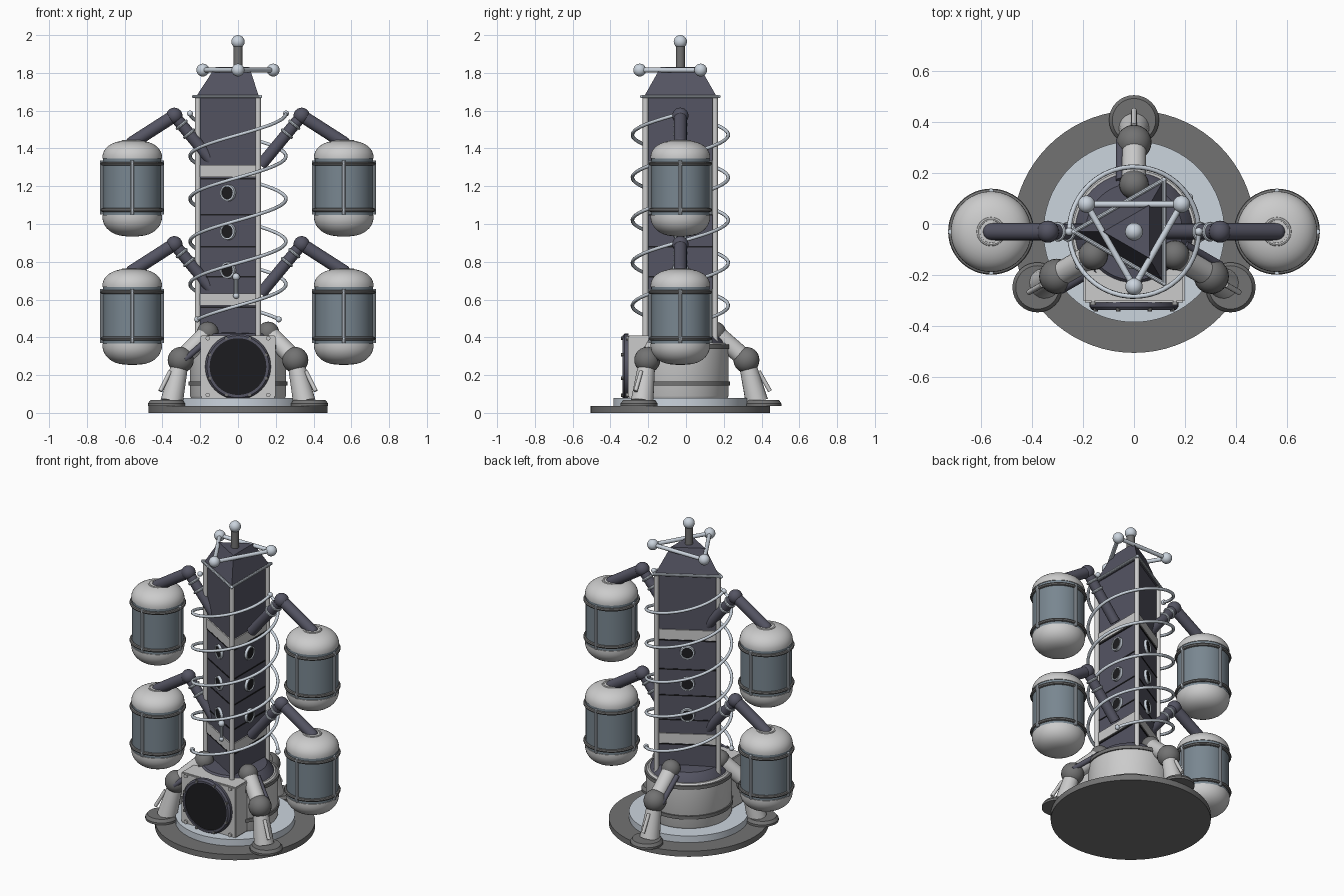
import bpy, bmesh, math
from mathutils import Vector

if "Cube" in bpy.data.objects:
    bpy.data.objects.remove(bpy.data.objects["Cube"])

CY = -0.03                                   # tower axis sits slightly forward
UP = Vector((0, 0, 1))

def mat(name, r, g, b):
    m = bpy.data.materials.new(name)
    m.diffuse_color = (r, g, b, 1)
    m.use_nodes = True
    m.node_tree.nodes["Principled BSDF"].inputs["Base Color"].default_value = m.diffuse_color
    return m

WHITE = mat("off_white", .72, .72, .71)
PALE = mat("pale_blue", .6, .66, .73)
GREY = mat("mid_grey", .17, .17, .17)
DARK = mat("slate", .09, .09, .125)
TANK = mat("tank_blue", .19, .24, .28)
BLACK = mat("black", .012, .012, .014)

def add_mesh(name, bm, m, loc=(0, 0, 0), axis=UP):
    bmesh.ops.recalc_face_normals(bm, faces=bm.faces)
    me = bpy.data.meshes.new(name)
    bm.to_mesh(me)
    bm.free()
    me.materials.append(m)
    o = bpy.data.objects.new(name, me)
    o.location = loc
    axis = Vector(axis)
    if axis.normalized().dot(UP) < .9999:
        o.rotation_euler = axis.to_track_quat('Z', 'Y').to_euler()
    bpy.context.collection.objects.link(o)
    return o

def lathe(name, pts, m, loc=(0, 0, 0), axis=UP, seg=40, phase=0.0, closed=False):
    bm = bmesh.new()
    rings = []
    for i in range(seg):
        a = phase + 2 * math.pi * i / seg
        rings.append([bm.verts.new((r * math.cos(a), r * math.sin(a), z)) for r, z in pts])
    n = len(pts)
    for i in range(seg):
        A, B = rings[i], rings[(i + 1) % seg]
        for j in range(n if closed else n - 1):
            k = (j + 1) % n
            bm.faces.new((A[j], B[j], B[k], A[k]))
    bmesh.ops.remove_doubles(bm, verts=bm.verts, dist=1e-5)
    return add_mesh(name, bm, m, loc, axis)

def tube(name, p, q, r1, m, r2=None, seg=20):
    p, q = Vector(p), Vector(q)
    h = (q - p).length
    r2 = r1 if r2 is None else r2
    return lathe(name, [(0, 0), (r1, 0), (r2, h), (0, h)], m, p, q - p, seg)

def ball(name, c, r, m, seg=24):
    pts = [(r * math.sin(math.pi * i / 12), -r * math.cos(math.pi * i / 12)) for i in range(13)]
    return lathe(name, pts, m, c, UP, seg)

def ring(name, c, R, r, m, axis=UP, seg=48):
    pts = [(R + r * math.cos(i * math.pi / 4), r * math.sin(i * math.pi / 4)) for i in range(8)]
    return lathe(name, pts, m, c, axis, seg, closed=True)

def prism(name, r1, z1, r2, z2, m):
    return lathe(name, [(0, z1), (r1, z1), (r2, z2), (0, z2)], m, (0, CY, 0), UP, 3, math.pi)

def box(name, lo, hi, m, bevel=.006):
    bm = bmesh.new()
    bmesh.ops.create_cube(bm, size=1)
    for v in bm.verts:
        v.co = [(l + h) / 2 + c * (h - l) for l, h, c in zip(lo, hi, v.co)]
    bmesh.ops.bevel(bm, geom=bm.edges, offset=bevel, segments=2, affect='EDGES')
    return add_mesh(name, bm, m)

def polar(deg, r, z, side=0.0):
    a = math.radians(deg)
    return Vector((r * math.cos(a) - side * math.sin(a), CY + r * math.sin(a) + side * math.cos(a), z))

# base discs and drum
tube("base_disc", (0, CY, 0), (0, CY, .037), .475, GREY, seg=72)
tube("base_step", (0, CY, .037), (0, CY, .08), .355, PALE, seg=72)
lathe("drum", [(0, .08), (.25, .08), (.255, .09), (.255, .355), (.24, .37), (0, .37)], WHITE, (0, CY, 0), seg=64)
for z in (.155, .35):
    lathe("drum_band", [(.25, z - .011), (.263, z - .011), (.263, z + .011), (.25, z + .011)],
          GREY, (0, CY, 0), seg=64, closed=True)
lathe("tower_foot", [(0, .36), (.235, .36), (.225, .385), (.19, .42), (0, .43)], DARK, (0, CY, 0), seg=48)

# front intake box
box("intake_box", (-.198, -.307, .08), (.198, -.12, .41), WHITE)
F = (0, -1, 0)
tube("intake_grille", (0, -.30, .245), (0, -.33, .245), .152, BLACK, seg=48)
lathe("intake_rim", [(.15, 0), (.174, 0), (.174, .02), (.164, .032), (.15, .032)], DARK, (0, -.305, .245), F, 48, closed=True)
for i in range(8):
    a = math.pi / 8 + i * math.pi / 4
    x, z = .163 * math.cos(a), .245 + .163 * math.sin(a)
    tube("rim_bolt", (x, -.33, z), (x, -.343, z), .009, GREY, seg=8)
for x in (-.16, .16):
    for z in (.095, .395):
        tube("corner_bolt", (x, -.30, z), (x, -.317, z), .012, WHITE, seg=10)

# triangular tower
prism("tower_body", .2, .38, .2, 1.67, DARK)
prism("tower_cap", .225, 1.67, .12, 1.83, DARK)
for z in (.72, .88, 1.05):
    prism("panel_seam", .205, z - .004, .205, z + .004, BLACK)
for z in (.6, 1.28):
    prism("tower_band", .214, z - .032, .214, z + .032, WHITE)
    prism("band_seam", .208, z - .044, .208, z - .036, BLACK)
for d in (60, 180, 300):
    tube("corner_post", polar(d, .213, .38), polar(d, .213, 1.67), .015, WHITE, seg=12)
    tube("top_rail", polar(d, .236, 1.675), polar(d + 120, .236, 1.675), .009, PALE, seg=10)
    ball("rail_corner", polar(d, .236, 1.675), .009, PALE, 10)
    n = polar(d + 60, 1, 0) - Vector((0, CY, 0))
    for z in (.755, .96, 1.165):
        c = polar(d + 60, .098, z)
        tube("porthole_glass", c, c + n * .012, .037, BLACK, seg=24)
        lathe("porthole_rim", [(.033, 0), (.045, 0), (.043, .018), (.035, .018)], PALE, c, n, 24, closed=True)

# small valve on the front face
v = polar(240, .115, .72, .055)
ball("valve_knob", v, .02, PALE, 14)
tube("valve_stem", v, v - Vector((0, 0, .1)), .01, PALE, seg=10)
ball("valve_end", v - Vector((0, 0, .1)), .016, PALE, 14)

# antenna
tube("mast", (0, CY, 1.82), (0, CY, 1.96), .024, GREY)
ball("mast_ball", (0, CY, 1.965), .035, PALE)
for d in (30, 150, 270):
    ball("antenna_ball", polar(d, .215, 1.815), .034, PALE)
    tube("antenna_rod", polar(d, .215, 1.815), polar(d + 120, .215, 1.815), .0125, PALE, seg=12)

# double spiral pipe
TOP, BOT, PITCH = 1.585, .495, .452
for start in (0, 180):
    cu = bpy.data.curves.new("spiral_pipe", 'CURVE')
    cu.dimensions = '3D'
    cu.bevel_depth = .0095
    cu.bevel_resolution = 2
    cu.use_fill_caps = True
    sp = cu.splines.new('POLY')
    N = 110
    sp.points.add(N)
    for i, pt in enumerate(sp.points):
        z = TOP - (TOP - BOT) * i / N
        p = polar(start - 360 * (TOP - z) / PITCH, .254, z)
        pt.co = (*p, 1)
        if i in (0, N):
            ball("spiral_end", p, .016, PALE, 14)
    cu.materials.append(PALE)
    bpy.context.collection.objects.link(bpy.data.objects.new("spiral_pipe", cu))

# tanks and their arms
def tank(s, dz):
    x = s * .56
    c = (x, CY, .934 + dz)
    lathe("tank_body", [(.154, .1), (.154, .42)], TANK, c, seg=48)
    dome = [(.158 * math.cos(t) ** .75 if t < 1.57 else 0, math.sin(t)) for t in [i * math.pi / 20 for i in range(10)] + [1.5708]]
    lathe("tank_top", [(.15, .412), (.158, .412)] + [(r, .419 + .09 * h) for r, h in dome], WHITE, c, seg=48)
    lathe("tank_bottom", [(.15, .114), (.158, .114)] + [(r, .105 - .105 * h) for r, h in dome], WHITE, c, seg=48)
    for z in (.14, .385):
        ring("tank_hoop", (x, CY, .934 + dz + z), .158, .0105, GREY)
    for i in range(4):
        a = i * math.pi / 2
        px, py = x + .16 * math.cos(a), CY + .16 * math.sin(a)
        tube("tank_strap", (px, py, 1.05 + dz), (px, py, 1.335 + dz), .0095, PALE, seg=10)
    ring("tank_collar", (x, CY, 1.437 + dz), .05, .008, WHITE, seg=32)
    elbow = Vector((s * .337, CY, 1.573 + dz))
    root = Vector((s * .12, CY, 1.31 + dz))
    tube("outer_arm", (x, CY, 1.43 + dz), elbow, .034, DARK)
    ball("arm_root", (x, CY, 1.43 + dz), .034, DARK)
    ball("arm_elbow", elbow, .043, DARK)
    tube("inner_arm", elbow, root, .031, DARK)
    d = root - elbow
    for t in (.18, .36):
        ring("arm_collar", elbow + d * t, .031, .008, PALE, d, 24)

for s in (-1, 1):
    for dz in (0, -.68):
        tank(s, dz)

# three jointed legs
for d in (90, 210, 330):
    hip, knee, ankle = polar(d, .185, .425), polar(d, .35, .28), polar(d, .405, .06)
    lathe("foot_pad", [(0, .037), (.098, .037), (.098, .05), (.085, .068), (0, .068)], GREY,
          polar(d, .437, 0), seg=32)
    ball("hip_joint", hip, .058, GREY)
    ball("knee_joint", knee, .069, GREY)
    tube("thigh", hip, knee, .048, WHITE)
    tube("shin", knee, ankle, .043, WHITE, .06)
    tube("thigh_piston", polar(d, .2, .40, .055), polar(d, .36, .28, .055), .016, DARK, seg=12)
    tube("shin_piston", polar(d, .415, .22), polar(d, .475, .115), .011, WHITE, seg=12)

# shading
bpy.ops.object.select_all(action='DESELECT')
for o in bpy.context.collection.objects:
    if o.type == 'MESH':
        o.select_set(True)
        bpy.context.view_layer.objects.active = o
bpy.ops.object.shade_smooth_by_angle(angle=math.radians(35))
